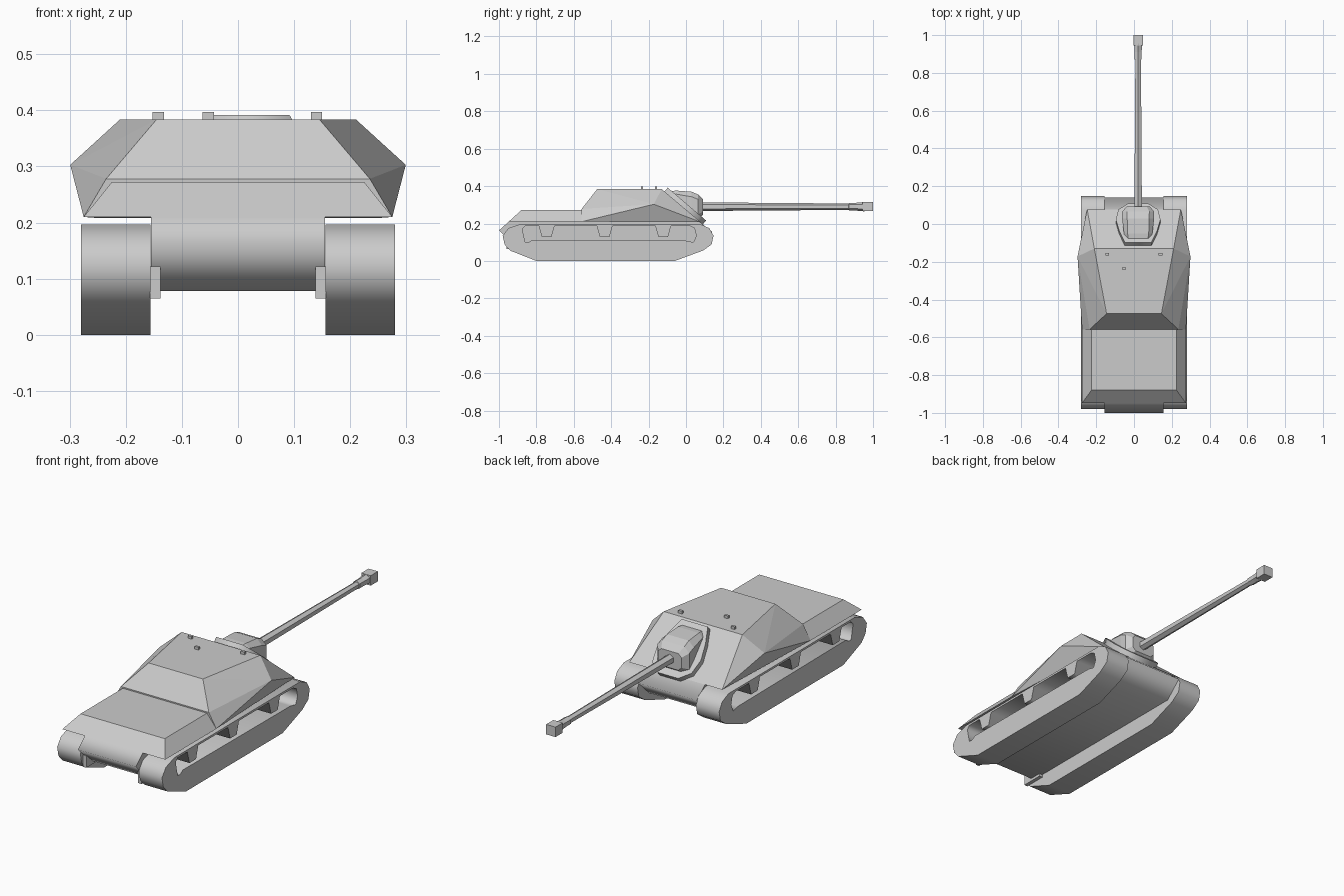
import bpy, bmesh, math
from mathutils import Matrix, Vector

if "Cube" in bpy.data.objects:
    bpy.data.objects.remove(bpy.data.objects["Cube"])

SIDE = Matrix(((0, 0, 1, 0), (1, 0, 0, 0), (0, 1, 0, 0), (0, 0, 0, 1)))  # profile (y, z), depth along x


def link(name, bm):
    bmesh.ops.recalc_face_normals(bm, faces=bm.faces)
    me = bpy.data.meshes.new(name)
    bm.to_mesh(me)
    bm.free()
    ob = bpy.data.objects.new(name, me)
    bpy.context.collection.objects.link(ob)
    return ob


def plate(name, outlines, depth, matrix):
    """Filled outline (further outlines are holes), extruded symmetrically."""
    cu = bpy.data.curves.new(name, 'CURVE')
    cu.dimensions = '2D'
    cu.fill_mode = 'BOTH'
    cu.extrude = depth / 2
    for pts in outlines:
        sp = cu.splines.new('POLY')
        sp.points.add(len(pts) - 1)
        for p, c in zip(sp.points, pts):
            p.co = (c[0], c[1], 0, 1)
        sp.use_cyclic_u = True
    ob = bpy.data.objects.new(name, cu)
    bpy.context.collection.objects.link(ob)
    ob.matrix_world = matrix
    bpy.ops.object.select_all(action='DESELECT')
    ob.select_set(True)
    bpy.context.view_layer.objects.active = ob
    bpy.ops.object.convert(target='MESH')
    return ob


def hull(name, half):
    """Convex solid from points mirrored across x."""
    bm = bmesh.new()
    for x, y, z in half:
        bm.verts.new((x, y, z))
        bm.verts.new((-x, y, z))
    bmesh.ops.convex_hull(bm, input=bm.verts)
    bmesh.ops.dissolve_limit(bm, angle_limit=0.02, verts=bm.verts, edges=bm.edges)
    return link(name, bm)


def loft(name, rings):
    bm = bmesh.new()
    loops = [[bm.verts.new(p) for p in r] for r in rings]
    n = len(loops[0])
    for a, b in zip(loops, loops[1:]):
        for i in range(n):
            bm.faces.new((a[i], a[(i + 1) % n], b[(i + 1) % n], b[i]))
    bm.faces.new(loops[0])
    bm.faces.new(loops[-1])
    return link(name, bm)


def box(name, lo, hi):
    bm = bmesh.new()
    c = [(a + b) / 2 for a, b in zip(lo, hi)]
    s = [b - a for a, b in zip(lo, hi)]
    bmesh.ops.create_cube(bm, size=1, matrix=Matrix.Translation(c) @ Matrix.Diagonal((*s, 1)))
    return link(name, bm)


# Lower hull between the tracks
plate("lower_hull", [[(-1, .163), (-.948, .21), (-.88, .27), (-.5, .27), (-.02, .285),
                      (.14, .155), (.06, .078), (-.91, .078)]], .31, SIDE)

# Engine deck and casemate
hull("engine_deck", [(.225, -.88, .272), (.275, -.948, .21), (.225, -.54, .272), (.275, -.54, .21)])
hull("casemate", [(.145, -.475, .384), (.21, -.13, .384), (.299, -.172, .303),
                  (.235, -.558, .278), (.275, -.558, .21), (.248, .078, .208)])

# Tracks with side openings and hanging brackets
outer = [(-.80, 0), (-.06, 0), (.09, .055), (.137, .088), (.147, .135), (.125, .175), (.075, .197),
         (-.885, .197), (-.95, .175), (-.98, .135), (-.97, .088), (-.94, .055)]
opening = [(-.875, .17), (-.86, .10), (-.84, .10), (-.82, .113), (0, .108), (.04, .10), (.055, .135), (.045, .175),
           (.02, .187)]
for y in (-.122, -.435, -.745):
    opening += [(y + .042, .187), (y + .025, .127), (y - .025, .127), (y - .042, .187)]
opening += [(-.86, .187)]
for side, s in (("left", -1), ("right", 1)):
    plate(side + "_track", [outer, opening], .124, Matrix.Translation((s * .218, 0, 0)) @ SIDE)
    x = sorted((s * .138, s * .157))
    box(side + "_final_drive", (x[0], -.96, .065), (x[1], -.85, .122))

# Gun collar lying on the sloped front plate
GX = .022
tilt = Matrix.Translation((GX, -.012, .292)) @ Matrix.Rotation(math.radians(-40.5), 4, 'X')
collar = [(-.055, .14), (.055, .14), (.105, .10), (.118, .03), (.1, -.05), (.07, -.13),
          (-.07, -.13), (-.1, -.05), (-.118, .03), (-.105, .10)]
plate("gun_collar", [collar], .04, tilt)


def section(y, w, z0, z1):
    c = min(w, (z1 - z0) / 2) * .4
    return [(GX + x, y, z) for x, z in ((-w + c, z0), (w - c, z0), (w, z0 + c), (w, z1 - c),
                                        (w - c, z1), (-w + c, z1), (-w, z1 - c), (-w, z0 + c))]


# Mantlet
loft("mantlet", [section(-.115, .055, .33, .372), section(-.05, .075, .28, .376),
                 section(.03, .085, .235, .37), section(.065, .085, .225, .355),
                 section(.092, .062, .247, .328)])


def ring(y, r, n=6):
    return [(GX + r * math.cos(math.tau * (i + .5) / n), y, .29 + r * math.sin(math.tau * (i + .5) / n))
            for i in range(n)]


# Barrel and muzzle
loft("gun_barrel", [ring(.05, .023), ring(.35, .021), ring(.87, .017), ring(.872, .021),
                    ring(.91, .021), ring(.955, .025)])
box("muzzle_brake", (GX - .025, .945, .266), (GX + .025, 1, .314))

# Roof periscopes
for i, (x, y) in enumerate(((-.142, -.16), (.14, -.16), (-.053, -.235))):
    box(f"periscope_{i + 1}", (x - .01, y - .006, .38), (x + .01, y + .006, .397))
